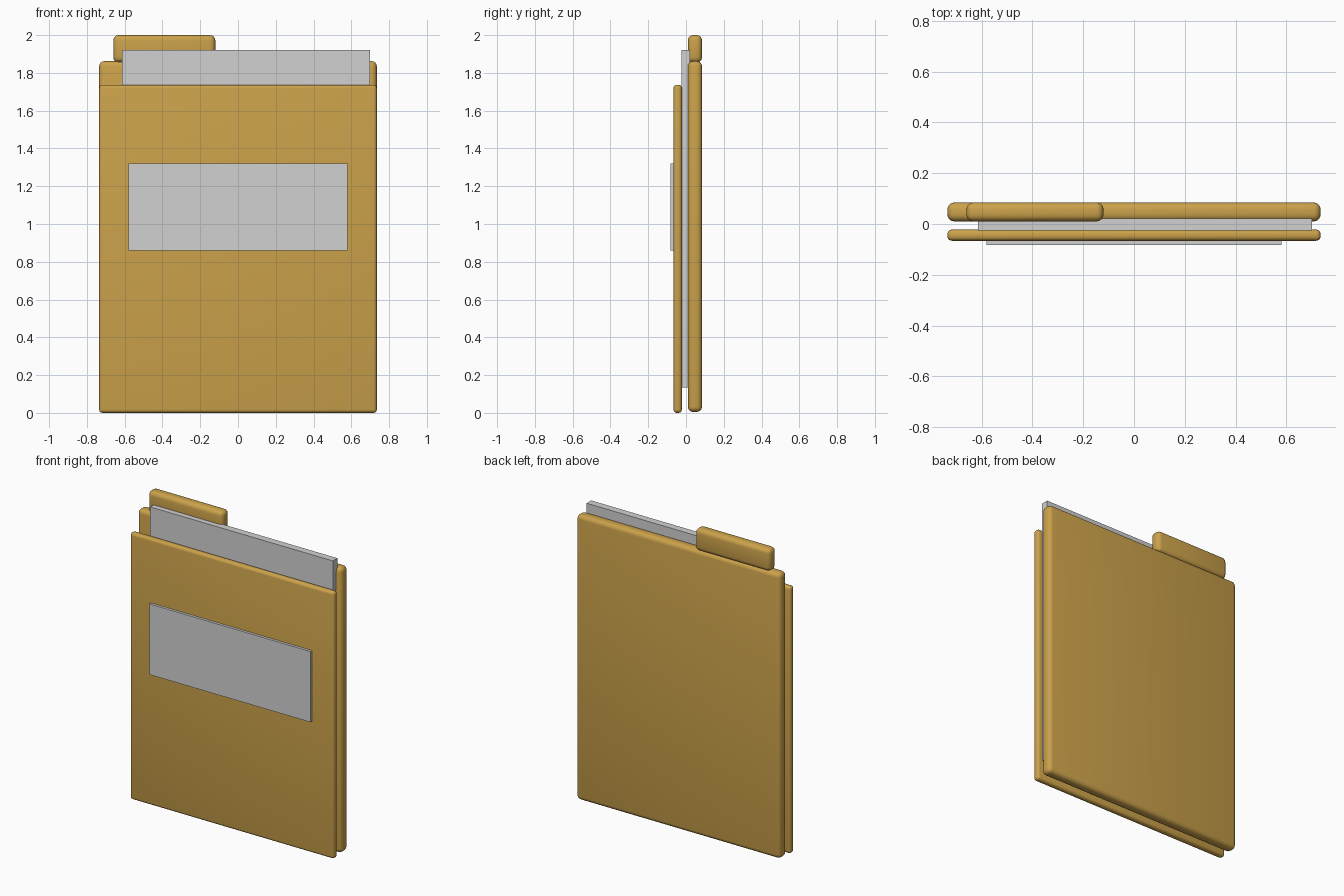
import bpy

old = bpy.data.objects.get("Cube")
if old:
    bpy.data.objects.remove(old, do_unlink=True)


def make_material(name, rgb):
    mat = bpy.data.materials.new(name)
    mat.use_nodes = True
    color = (*rgb, 1.0)
    mat.diffuse_color = color
    mat.node_tree.nodes["Principled BSDF"].inputs["Base Color"].default_value = color
    return mat


def slab(name, x, y, z, mat, radius=0.0):
    """Box spanning the given ranges, with optionally rounded edges."""
    spans = (x, y, z)
    bpy.ops.mesh.primitive_cube_add(size=1, location=[(a + b) / 2 for a, b in spans])
    obj = bpy.context.object
    obj.name = name
    obj.scale = [b - a for a, b in spans]
    bpy.ops.object.transform_apply(location=False, rotation=False, scale=True)
    obj.data.materials.append(mat)
    if radius:
        bevel = obj.modifiers.new("Rounded edges", 'BEVEL')
        bevel.width = radius
        bevel.segments = 4
        bpy.ops.object.modifier_apply(modifier=bevel.name)
        bpy.ops.object.shade_smooth_by_angle()
    return obj


card = make_material("manila card", (0.60, 0.36, 0.07))
paper = make_material("white paper", (0.64, 0.64, 0.64))

# Folder covers and index tab
slab("back_cover", (-0.735, 0.735), (0.01, 0.085), (0.005, 1.862), card, 0.028)
slab("index_tab", (-0.66, -0.12), (0.01, 0.085), (1.855, 2.0), card, 0.028)
slab("front_cover", (-0.735, 0.735), (-0.066, -0.022), (0.0, 1.737), card, 0.018)

# Sheets held between the covers, and the blank label on the front
slab("paper_sheets", (-0.615, 0.70), (-0.025, 0.022), (0.135, 1.92), paper)
slab("front_label", (-0.58, 0.58), (-0.083, -0.06), (0.86, 1.32), paper)
